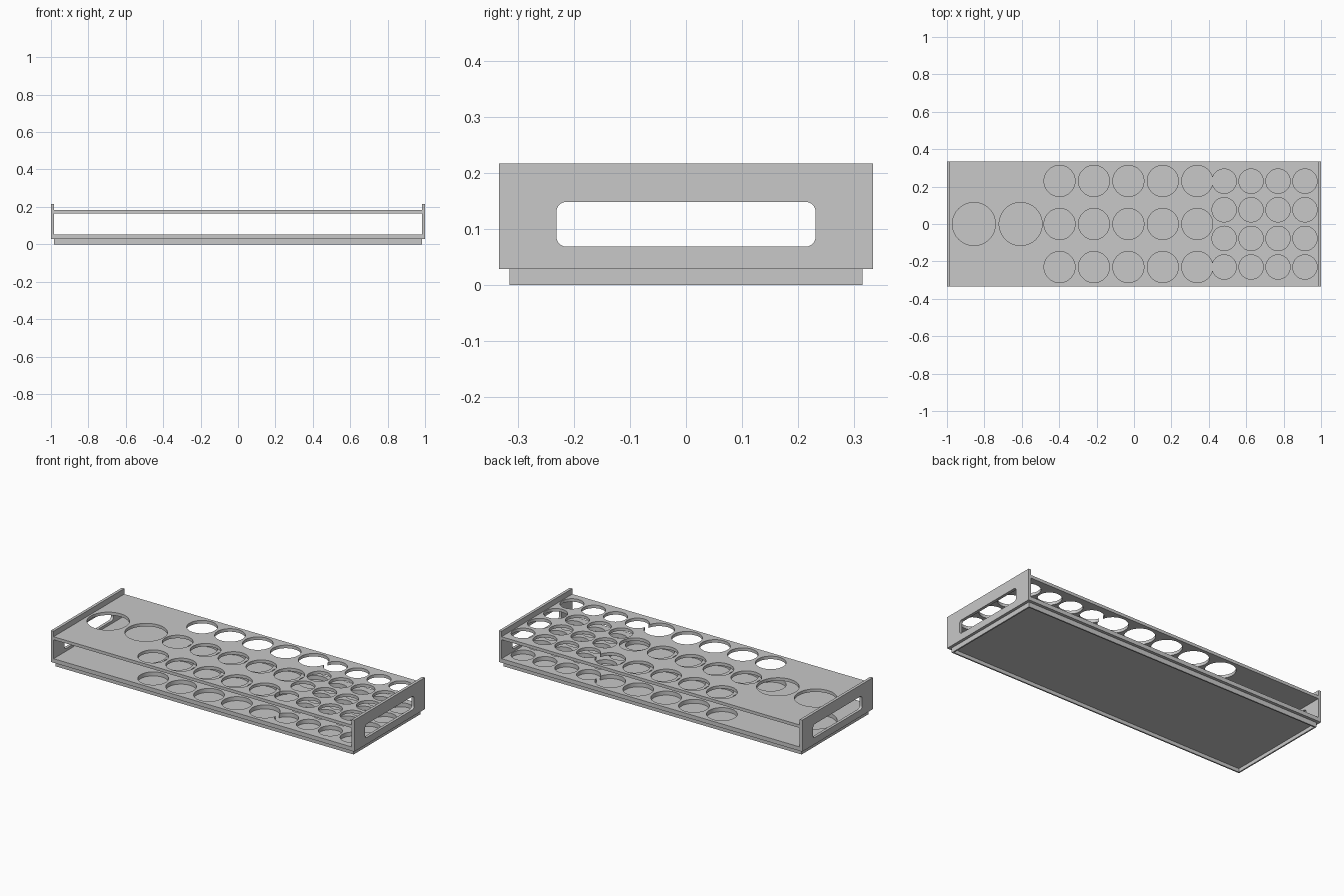
import bpy, bmesh
from mathutils import Matrix

cube = bpy.data.objects.get("Cube")
if cube:
    bpy.data.objects.remove(cube, do_unlink=True)

grey = bpy.data.materials.new("plain_grey")
grey.use_nodes = True
COLOUR = (0.58, 0.58, 0.58, 1)
grey.diffuse_color = COLOUR
grey.node_tree.nodes["Principled BSDF"].inputs["Base Color"].default_value = COLOUR


def finish(name, bm):
    mesh = bpy.data.meshes.new(name)
    bm.to_mesh(mesh)
    bm.free()
    mesh.materials.append(grey)
    obj = bpy.data.objects.new(name, mesh)
    bpy.context.collection.objects.link(obj)
    return obj


def box_mesh(lo, hi):
    bm = bmesh.new()
    centre = [(a + b) / 2 for a, b in zip(lo, hi)]
    size = [b - a for a, b in zip(lo, hi)]
    bmesh.ops.create_cube(bm, size=1, matrix=Matrix.Translation(centre) @ Matrix.Diagonal((*size, 1)))
    return bm


def cut(obj, cutter):
    mod = obj.modifiers.new("cut", "BOOLEAN")
    mod.operation = "DIFFERENCE"
    mod.solver = "EXACT"
    mod.use_self = True
    mod.object = cutter
    cutter.hide_render = True
    bpy.ops.object.select_all(action="DESELECT")
    obj.select_set(True)
    bpy.context.view_layer.objects.active = obj
    bpy.ops.object.modifier_apply(modifier=mod.name)
    bpy.ops.object.shade_smooth_by_angle()
    bpy.data.objects.remove(cutter, do_unlink=True)


# Tube holes: large, medium and small groups
holes = [(-0.856 + 0.25 * i, 0, 0.115) for i in range(2)]
holes += [(-0.398 + 0.184 * i, 0.23 * j, 0.083) for i in range(5) for j in (-1, 0, 1)]
holes += [(0.482 + 0.144 * i, -0.23 + 0.153 * j, 0.065) for i in range(4) for j in range(4)]


def hole_cutter(z_lo, z_hi):
    bm = bmesh.new()
    for x, y, r in holes:
        bmesh.ops.create_cone(bm, cap_ends=True, segments=64, radius1=r, radius2=r,
                              depth=z_hi - z_lo, matrix=Matrix.Translation((x, y, (z_lo + z_hi) / 2)))
    return finish("hole_cutter", bm)


# Base tray, hollow underneath with a thin rim
STEP = 0.028
tray = finish("base_tray", box_mesh((-0.983, -0.315, 0), (0.983, 0.315, STEP)))
cut(tray, finish("recess_cutter", box_mesh((-0.975, -0.307, -0.02), (0.975, 0.307, 0.021))))

# Perforated shelves
for name, lo, hi in (("lower_shelf", STEP, 0.052), ("upper_shelf", 0.165, 0.183)):
    shelf = finish(name, box_mesh((-0.983, -0.333, lo), (0.983, 0.333, hi)))
    cut(shelf, hole_cutter(lo - 0.01, hi + 0.01))

# End plates with rounded handle slots
for name, side in (("left_end_plate", 1), ("right_end_plate", -1)):
    x_in, x_out = sorted((side * 0.983, side))
    plate = finish(name, box_mesh((x_in, -0.333, STEP), (x_out, 0.333, 0.216)))
    bm = box_mesh((x_in - 0.05, -0.231, 0.068), (x_out + 0.05, 0.231, 0.148))
    corners = [e for e in bm.edges if abs(e.verts[0].co.x - e.verts[1].co.x) > 0.05]
    bmesh.ops.bevel(bm, geom=corners, offset=0.018, segments=8, profile=0.5, affect="EDGES")
    cut(plate, finish("slot_cutter", bm))
